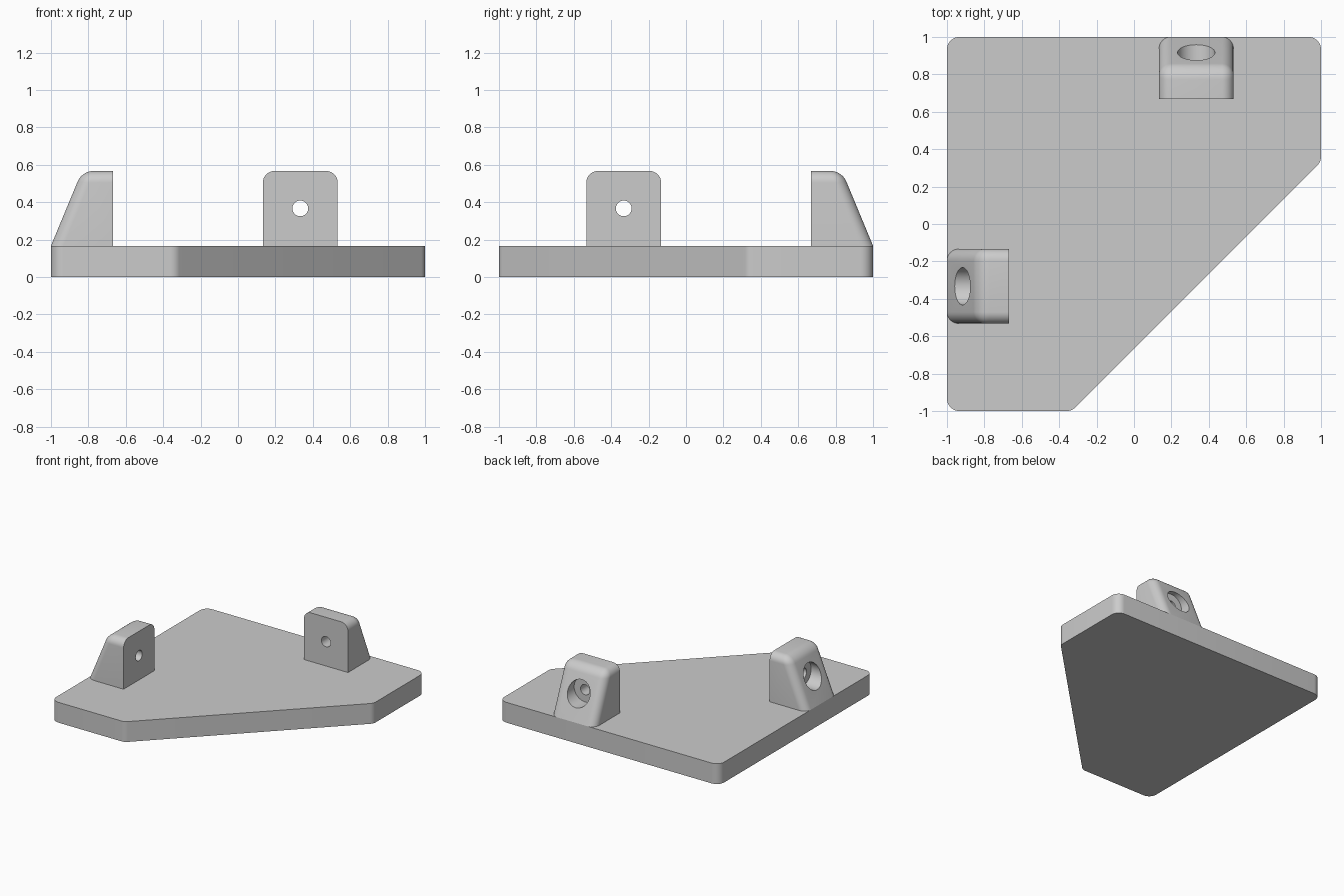
import bpy, bmesh, math
from mathutils import Vector, Matrix

cube = bpy.data.objects.get("Cube")
if cube:
    bpy.data.objects.remove(cube, do_unlink=True)

THICK = 0.167      # base plate thickness
FILLET = 0.067

grey = bpy.data.materials.new("plain_grey")
grey.use_nodes = True
colour = (0.6, 0.6, 0.6, 1)
grey.diffuse_color = colour
grey.node_tree.nodes["Principled BSDF"].inputs["Base Color"].default_value = colour


def make_object(name, bm):
    bmesh.ops.recalc_face_normals(bm, faces=bm.faces)
    mesh = bpy.data.meshes.new(name)
    bm.to_mesh(mesh)
    bm.free()
    mesh.materials.append(grey)
    obj = bpy.data.objects.new(name, mesh)
    bpy.context.collection.objects.link(obj)
    return obj


def rounded(corners, radius, steps=8):
    """Outline with a tangent arc at every corner."""
    points = []
    for i, c in enumerate(corners):
        c = Vector(c)
        a = (Vector(corners[i - 1]) - c).normalized()
        b = (Vector(corners[(i + 1) % len(corners)]) - c).normalized()
        half = a.angle(b) / 2
        centre = c + (a + b).normalized() * radius / math.sin(half)
        start = c + a * radius / math.tan(half) - centre
        turn = math.pi - 2 * half
        for s in range(steps + 1):
            points.append(centre + Matrix.Rotation(turn * s / steps, 2) @ start)
    return points


def prism(points, vector):
    """Closed solid from a flat outline pushed along a vector."""
    bm = bmesh.new()
    face = bm.faces.new([bm.verts.new(p) for p in points])
    new = bmesh.ops.extrude_face_region(bm, geom=[face], use_keep_orig=True)["geom"]
    bmesh.ops.translate(bm, vec=vector,
                        verts=[g for g in new if isinstance(g, bmesh.types.BMVert)])
    return bm


def drill(obj, start, end, radius):
    """Cut a round hole running from start to end."""
    start, end = Vector(start), Vector(end)
    axis = end - start
    bm = bmesh.new()
    bmesh.ops.create_cone(bm, cap_ends=True, segments=48, radius1=radius,
                          radius2=radius, depth=axis.length)
    bm.transform(Matrix.Translation((start + end) / 2)
                 @ axis.to_track_quat('Z', 'Y').to_matrix().to_4x4())
    cutter = make_object("hole_cutter", bm)
    cutter.hide_render = True
    mod = obj.modifiers.new("hole", 'BOOLEAN')
    mod.operation, mod.solver, mod.object = 'DIFFERENCE', 'EXACT', cutter
    bpy.context.view_layer.objects.active = obj
    bpy.ops.object.modifier_apply(modifier=mod.name)
    bpy.data.objects.remove(cutter, do_unlink=True)


def finish(obj):
    bpy.ops.object.select_all(action='DESELECT')
    obj.select_set(True)
    bpy.context.view_layer.objects.active = obj
    bpy.ops.object.shade_smooth_by_angle(angle=math.radians(30))


# Base plate with one corner cut off and counterbored screw holes
outline = rounded([(-1, -1), (-0.333, -1), (1, 0.333), (1, 1), (-1, 1)], FILLET)
plate = make_object("base_plate", prism([(p.x, p.y, 0) for p in outline], (0, 0, THICK)))
P = 0.667
for x, y in [(-P, P), (0, P), (P, P), (-P, 0), (-P, -P)]:
    drill(plate, (x, y, -0.1), (x, y, 0.3), 0.058)
    drill(plate, (x, y, 0.1), (x, y, 0.3), 0.1)
finish(plate)


# Upright lug: flat inner face, sloped and rounded outer side, counterbored hole
def make_lug(name, location, angle):
    top = THICK + 0.4
    profile = [(0, THICK), (0.333, THICK), (0.167, top), (0, top)]
    bm = prism([(-0.2, y, z) for y, z in profile], (0.4, 0, 0))

    def rounds(edge):
        a, b = (v.co for v in edge.verts)
        across = abs(a.x - b.x) > 0.1
        if across:
            return min(a.y, b.y) > 0.1 and a.z > top - 0.01
        return max(a.z, b.z) > top - 0.01 and max(a.y, b.y) > 0.1

    bmesh.ops.bevel(bm, geom=[e for e in bm.edges if rounds(e)], offset=0.062,
                    segments=8, profile=0.5, affect='EDGES', clamp_overlap=False)
    lug = make_object(name, bm)
    z = THICK + 0.2
    drill(lug, (0, -0.1, z), (0, 0.5, z), 0.042)
    drill(lug, (0, 0.167, z), (0, 0.5, z), 0.1)
    lug.data.transform(Matrix.Translation(location) @ Matrix.Rotation(angle, 4, 'Z'))
    finish(lug)


make_lug("back_lug", (0.333, P, 0), 0)
make_lug("side_lug", (-P, -0.333, 0), math.pi / 2)
